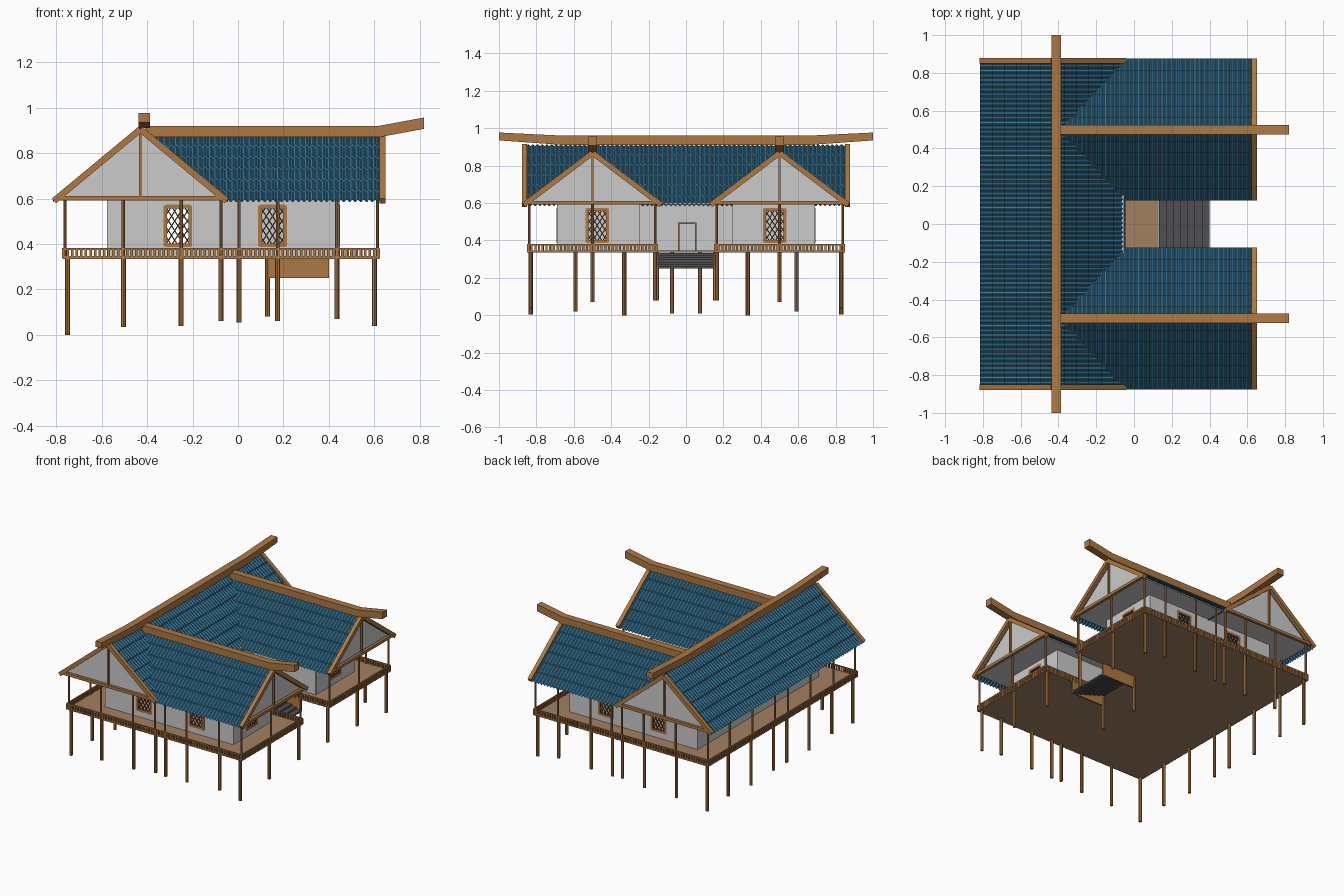
import bpy, bmesh, math
from mathutils import Vector, Matrix

if "Cube" in bpy.data.objects:
    bpy.data.objects.remove(bpy.data.objects["Cube"])


def material(name, rgb):
    m = bpy.data.materials.new(name)
    m.diffuse_color = (*rgb, 1)
    m.use_nodes = True
    m.node_tree.nodes["Principled BSDF"].inputs["Base Color"].default_value = m.diffuse_color
    return m


WOOD = material("wood", (0.42, 0.19, 0.055))
FLOOR = material("floor_wood", (0.36, 0.22, 0.12))
TILE = material("blue_tile", (0.04, 0.19, 0.32))
DARK = material("dark_slate", (0.08, 0.08, 0.085))
BAR = material("lattice_dark", (0.06, 0.035, 0.02))


class Part:
    """Collects simple solids into one named object."""

    def __init__(self, name, mat=None):
        self.name, self.mat, self.bm = name, mat, bmesh.new()

    def box(self, x0, x1, y0, y1, z0, z1):
        m = Matrix.Translation(((x0 + x1) / 2, (y0 + y1) / 2, (z0 + z1) / 2))
        bmesh.ops.create_cube(self.bm, size=1, matrix=m @ Matrix.Diagonal((x1 - x0, y1 - y0, z1 - z0, 1)))

    def bar(self, a, b, w):
        a, b = Vector(a), Vector(b)
        d = b - a
        m = Matrix.Translation((a + b) / 2) @ d.to_track_quat('Z', 'Y').to_matrix().to_4x4()
        bmesh.ops.create_cube(self.bm, size=1, matrix=m @ Matrix.Diagonal((w, w, d.length, 1)))

    def post(self, x, y, z0, z1, r):
        bmesh.ops.create_cone(self.bm, cap_ends=True, segments=8, radius1=r, radius2=r, depth=z1 - z0,
                              matrix=Matrix.Translation((x, y, (z0 + z1) / 2)))

    def prism(self, front, back):
        f = [self.bm.verts.new(p) for p in front]
        b = [self.bm.verts.new(p) for p in back]
        n = len(f)
        self.bm.faces.new(f)
        self.bm.faces.new(b[::-1])
        for i in range(n):
            self.bm.faces.new((f[i], b[i], b[(i + 1) % n], f[(i + 1) % n]))
        bmesh.ops.recalc_face_normals(self.bm, faces=self.bm.faces)

    def done(self):
        me = bpy.data.meshes.new(self.name)
        self.bm.to_mesh(me)
        self.bm.free()
        ob = bpy.data.objects.new(self.name, me)
        bpy.context.collection.objects.link(ob)
        if self.mat:
            me.materials.append(self.mat)
        return ob


# span s, ridge distance t and height z mapped onto each roof
MAIN = lambda s, t, z: (-0.43 + s, t, z)
WINGS = {"front": lambda s, t, z: (t, -0.5 + s, z), "rear": lambda s, t, z: (t, 0.5 + s, z)}


def roof(name, P, t0, t1, half, zr, ze, clip=False):
    """Two corrugated slopes with stepped tile courses."""
    p = Part(name, TILE)
    n = round((t1 - t0) / 0.025) * 6
    courses = 6
    rows = []
    for c in range(courses):
        rows += [(c / courses, 0.0), ((c + 1) / courses, 0.009)]
    for side in (-1, 1):
        grid = []
        for v, lift in rows:
            grid.append([p.bm.verts.new(P(side * half * v, t0 + (t1 - t0) * i / n,
                         zr + (ze - zr) * v + lift + 0.005 * math.sin(i * math.pi / 3)))
                         for i in range(n + 1)])
        for a, b in zip(grid, grid[1:]):
            for i in range(n):
                p.bm.faces.new((a[i], a[i + 1], b[i + 1], b[i]))
    if clip:  # trim the wing roof along the valley
        bm = p.bm
        bmesh.ops.bisect_plane(bm, geom=bm.verts[:] + bm.edges[:] + bm.faces[:], clear_inner=True,
                               plane_co=(-0.43, 0, 0.905), plane_no=(0.325, 0, 0.385))
    bmesh.ops.recalc_face_normals(p.bm, faces=p.bm.faces)
    p.done()


def gable_frame(name, P, t, half, zr):
    """Rafters, tie beam and king post at a roof end."""
    p = Part(name, WOOD)
    for s in (-1, 1):
        p.bar(P(0, t, zr), P(s * half, t, 0.59), 0.028)
    p.bar(P(-half + 0.02, t, 0.602), P(half - 0.02, t, 0.602), 0.02)
    p.bar(P(0, t, 0.6), P(0, t, zr), 0.012)
    p.done()


def ridge(name, P, pts, s=0):
    p = Part(name, WOOD)
    p.prism([P(s - 0.025, t, z) for t, z in pts], [P(s + 0.025, t, z) for t, z in pts])
    p.done()


def attic(name, P, t0, t1, half, zr):
    p = Part(name)
    tri = [(-half, 0.6), (half, 0.6), (0, zr)]
    p.prism([P(s, t0, z) for s, z in tri], [P(s, t1, z) for s, z in tri])
    p.done()


# Main roof
roof("main_roof", MAIN, -0.85, 0.85, 0.385, 0.91, 0.58)
attic("main_gable_wall", MAIN, -0.845, 0.845, 0.35, 0.893)
for n, t in (("front", -0.864), ("rear", 0.864)):
    gable_frame(n + "_main_gable_frame", MAIN, t, 0.38, 0.905)
ridge("main_ridge_beam", MAIN, [(-1, 0.935), (-0.65, 0.91), (0.65, 0.91), (1, 0.935),
                                (1, 0.977), (0.65, 0.96), (-0.65, 0.96), (-1, 0.977)], 0.018)

# Wing roofs
for n, P in WINGS.items():
    roof(n + "_wing_roof", P, -0.4, 0.622, 0.375, 0.875, 0.58, True)
    attic(n + "_wing_gable_wall", P, -0.3, 0.618, 0.335, 0.857)
    gable_frame(n + "_wing_gable_frame", P, 0.636, 0.368, 0.868)
    ridge(n + "_wing_ridge_beam", P, [(-0.41, 0.87), (0.62, 0.87), (0.82, 0.907), (0.82, 0.957),
                                      (0.62, 0.92), (-0.41, 0.92)])

# Floor deck, U-shaped around the court
deck = Part("floor_deck", FLOOR)
U = [(-0.77, -0.845), (0.62, -0.845), (0.62, -0.155), (0.13, -0.155),
     (0.13, 0.155), (0.62, 0.155), (0.62, 0.845), (-0.77, 0.845)]
deck.prism([(x, y, 0.335) for x, y in U], [(x, y, 0.347) for x, y in U])
deck.done()

# Low slatted railing along every edge but the stair head
rail = Part("slatted_railing", WOOD)
for i in range(8):
    if i == 3:
        continue
    a, b = Vector((*U[i], 0)), Vector((*U[(i + 1) % 8], 0))
    up = Vector((0, 0, 0.378))
    rail.bar(a + up, b + up, 0.008)
    rail.bar(a + Vector((0, 0, 0.34)), b + Vector((0, 0, 0.34)), 0.008)
    n = round((b - a).length / 0.02)
    for k in range(n + 1):
        q = a.lerp(b, k / n)
        rail.box(q.x - 0.0055, q.x + 0.0055, q.y - 0.0055, q.y + 0.0055, 0.336, 0.378)
rail.done()

# Stilts below the deck, slim posts above it
stilts, posts = Part("stilts", WOOD), Part("veranda_posts", WOOD)
spots = []
for s in (-1, 1):
    spots += [(x, s * 0.83, z) for x, z in ((-0.75, 0.005), (-0.505, 0.035), (-0.25, 0.04), (-0.075, 0.06),
              (0.005, 0.055), (0.175, 0.06), (0.435, 0.07), (0.6, 0.04))]
    spots += [(-0.75, s * y, z) for y, z in ((0.59, 0.02), (0.33, 0.0), (0.075, 0.01))]
    spots += [(0.6, s * 0.5, 0.07), (0.6, s * 0.165, 0.08)]
    stilts.post(0.13, s * 0.155, 0.08, 0.336, 0.011)
for x, y, z in spots:
    stilts.post(x, y, z, 0.336, 0.011)
    ox = -0.012 if x < -0.7 else 0.014 if x > 0.55 else 0
    posts.post(x + ox, y + math.copysign(0.008, y) * (abs(y) > 0.8), 0.34, 0.605, 0.007)
stilts.done()
posts.done()

# Walls with window openings, frames and lattices
walls, frames, lattice = Part("walls"), Part("window_frames", WOOD), Part("window_lattice", BAR)
W, Z0, Z1, TH = 0.055, 0.395, 0.565, 0.006


def wall(axis, at, u0, u1, windows=()):
    P = (lambda u, z: (u, at, z)) if axis == 'x' else (lambda u, z: (at, u, z))

    def piece(a, b, z0, z1):
        if axis == 'x':
            walls.box(a, b, at - TH, at + TH, z0, z1)
        else:
            walls.box(at - TH, at + TH, a, b, z0, z1)
    u = u0
    for c in windows:
        piece(u, c - W, 0.345, 0.603)
        piece(c - W, c + W, 0.345, Z0)
        piece(c - W, c + W, Z1, 0.603)
        u = c + W
        for e in (-W, W):
            frames.bar(P(c + e, Z0 - 0.005), P(c + e, Z1 + 0.005), 0.016)
        for z in (Z0, Z1):
            frames.bar(P(c - W, z), P(c + W, z), 0.016)
        for k in range(-3, 4):
            d = k / 4
            for f in (1, -1):
                ends = [(max(0, -d), max(0, d)), (min(1, 1 - d), min(1, 1 + d))]
                lattice.bar(*[P(c + f * (2 * a - 1) * W, Z0 + b * (Z1 - Z0)) for a, b in ends], 0.005)
    piece(u, u1, 0.345, 0.603)


wall('y', -0.57, -0.69, 0.69)
wall('y', -0.06, -0.255, 0.255)
for s in (-1, 1):
    wall('x', s * 0.685, -0.575, 0.445, (-0.265, 0.152))
    wall('x', s * 0.255, -0.06, 0.445)
    wall('y', 0.44, *sorted((s * 0.255, s * 0.69)), (s * 0.475,))
walls.done()
frames.done()
lattice.done()

# Door surround
door = Part("door_frame", WOOD)
for y in (-0.038, 0.052):
    door.box(-0.056, -0.045, y - 0.004, y + 0.004, 0.345, 0.495)
door.box(-0.056, -0.045, -0.042, 0.056, 0.488, 0.497)
door.done()

# Stairs into the court
steps, sides = Part("stair_treads", DARK), Part("stair_sides", WOOD)
for i in range(7):
    x = 0.132 + i * 0.038
    steps.box(x, x + 0.04, -0.15, 0.15, 0.322 - i * 0.012, 0.334 - i * 0.012)
for s in (-1, 1):
    sides.box(0.132, 0.4, s * 0.155 - 0.005, s * 0.155 + 0.005, 0.25, 0.336)
steps.done()
sides.done()
